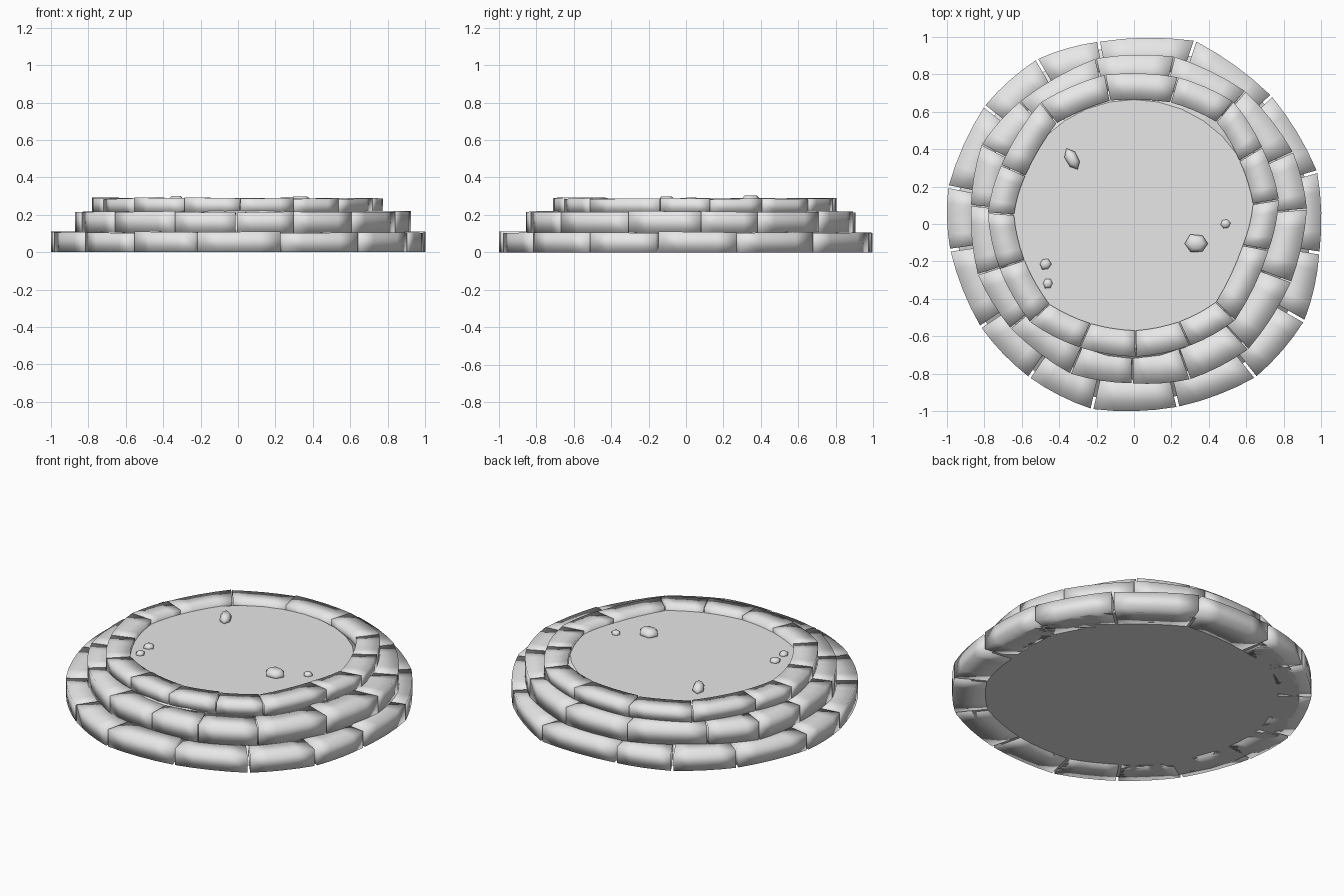
import bpy, bmesh, math, random
from mathutils import Vector

if "Cube" in bpy.data.objects:
    bpy.data.objects.remove(bpy.data.objects["Cube"])

random.seed(4)

grey = bpy.data.materials.new("stone_grey")
grey.diffuse_color = (0.8, 0.8, 0.8, 1)
grey.use_nodes = True
grey.node_tree.nodes["Principled BSDF"].inputs["Base Color"].default_value = grey.diffuse_color


def finish(name, bm, smooth):
    bmesh.ops.recalc_face_normals(bm, faces=bm.faces)
    for f in bm.faces:
        f.smooth = smooth
    me = bpy.data.meshes.new(name)
    bm.to_mesh(me)
    bm.free()
    me.materials.append(grey)
    ob = bpy.data.objects.new(name, me)
    bpy.context.collection.objects.link(ob)
    return ob


def add_stone(bm, a, b, depth, z0, z1, gap):
    """One slightly bowed block between two outer corners a and b."""
    a, b = Vector(a), Vector(b)
    chord = b - a
    along = chord.normalized()
    out = Vector((along.y, -along.x))
    if out.dot(a + b) < 0:
        out = -out
    segs = 4
    rows = []
    tilt = random.uniform(-0.003, 0.003)
    top = z1 + random.uniform(-0.004, 0.003)
    for i in range(segs + 1):
        t = i / segs
        bow = 0.035 * chord.length * 4 * t * (1 - t)
        p = a + chord * t + out * bow
        q = p - p.normalized() * depth          # inner edge, towards the centre
        shift = along * gap * (1 - 2 * t) / 2   # leave an open joint
        p, q = p + shift, q + shift
        zt = top + tilt * (2 * t - 1)
        rows.append([bm.verts.new((v.x, v.y, z)) for v, z in
                     ((p, z0), (p, zt), (q, zt), (q, z0))])
    for r, s in zip(rows, rows[1:]):
        for k in range(4):
            n = (k + 1) % 4
            bm.faces.new((r[k], r[n], s[n], s[k]))
    bm.faces.new(rows[0])
    bm.faces.new(rows[-1])


def stone_ring(name, corners, depth, z0, z1, gap):
    bm = bmesh.new()
    for i, a in enumerate(corners):
        add_stone(bm, a, corners[(i + 1) % len(corners)], depth, z0, z1, gap)
    finish(name, bm, True)


# outer corners of the joints of each course, clockwise from the back
lower = [(-.19, .975), (.327, .98), (.735, .685), (.98, .28), (.992, -.155),
         (.91, -.52), (.65, -.82), (.235, -.978), (-.225, -.99), (-.56, -.82),
         (-.82, -.55), (-.983, -.14), (-.993, .2), (-.8, .63), (-.52, .88)]
middle = [(-.205, .885), (.215, .895), (.595, .71), (.85, .385), (.925, .08),
          (.84, -.31), (.61, -.67), (.3, -.83), (-.01, -.852), (-.34, -.8),
          (-.66, -.557), (-.835, -.27), (-.872, .1), (-.814, .425), (-.61, .655)]
upper = [(-.155, .798), (.235, .785), (.53, .655), (.685, .41), (.775, .13),
         (.72, -.14), (.54, -.515), (.3, -.65), (.01, -.71), (-.29, -.66),
         (-.555, -.525), (-.72, -.236), (-.782, .06), (-.71, .315), (-.5, .65)]

stone_ring("lower_stone_course", lower, 0.19, 0.0, 0.107, 0.016)
stone_ring("middle_stone_course", middle, 0.18, 0.104, 0.217, 0.007)
stone_ring("upper_stone_course", upper, 0.14, 0.21, 0.288, 0.006)

# solid core: its top is the floor, its underside closes the base
bm = bmesh.new()
bmesh.ops.create_cone(bm, cap_ends=True, segments=32, radius1=0.95,
                      radius2=0.665, depth=0.262)
bmesh.ops.translate(bm, verts=bm.verts, vec=(0, 0, 0.131))
finish("core_floor", bm, False)

# loose pebbles: x, y, length, width, turn in degrees, top height
pebbles = [(-.33, .345, .125, .07, -62, .302), (.335, -.105, .135, .10, 0, .298),
           (.488, 0, .056, .05, 10, .282), (-.475, -.215, .065, .058, 60, .284),
           (-.46, -.318, .055, .05, 0, .282)]
for n, (x, y, l, w, turn, top) in enumerate(pebbles, 1):
    bm = bmesh.new()
    c, s = math.cos(math.radians(turn)), math.sin(math.radians(turn))
    wobble = [random.uniform(.88, 1.08) for _ in range(6)]
    rings = []
    for z, k in ((.255, .95), (.262 + .4 * (top - .262), 1), (top, .6)):
        ring = []
        for i in range(6):
            ang = math.tau * i / 6
            u = l / 2 * k * wobble[i] * math.cos(ang)
            v = w / 2 * k * wobble[i] * math.sin(ang) * 1.1
            ring.append(bm.verts.new((x + u * c - v * s, y + u * s + v * c, z)))
        rings.append(ring)
    for r, t in zip(rings, rings[1:]):
        for i in range(6):
            j = (i + 1) % 6
            bm.faces.new((r[i], r[j], t[j], t[i]))
    bm.faces.new(rings[0])
    bm.faces.new(rings[-1])
    finish(f"pebble_{n}", bm, True)
